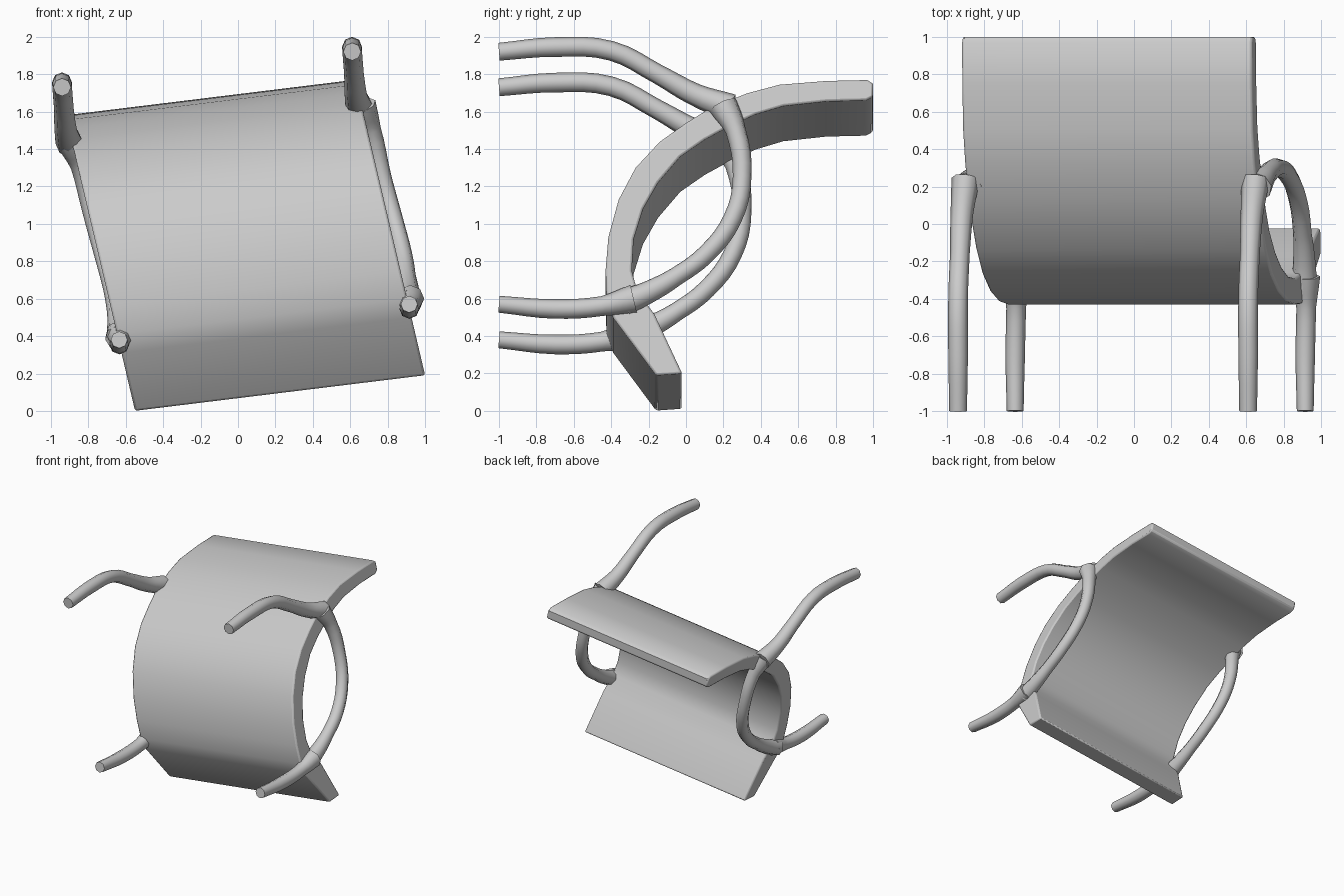
import bpy
import bmesh
from mathutils import Vector

cube = bpy.data.objects.get("Cube")
if cube:
    bpy.data.objects.remove(cube, do_unlink=True)

grey = bpy.data.materials.new("plain grey")
grey.use_nodes = True
COLOUR = (0.6, 0.6, 0.6, 1)
grey.diffuse_color = COLOUR
grey.node_tree.nodes["Principled BSDF"].inputs["Base Color"].default_value = COLOUR

# Offset from the left side of the chair to its right side
ACROSS = Vector((1.55, 0, 0.19))


def select_only(obj):
    bpy.ops.object.select_all(action="DESELECT")
    obj.select_set(True)
    bpy.context.view_layer.objects.active = obj


def smooth(obj, angle):
    select_only(obj)
    bpy.ops.object.shade_smooth_by_angle(angle=angle)


def side_point(y, z):
    """Place a profile point on the leaning left... right edge."""
    return Vector((1.0 - 0.235 * (z - 0.19), y, z))


# Curved seat and back panel: pairs of outer and inner profile points (y, z)
OUTER = [(-0.16, 0.19), (-0.39, 0.50), (-0.425, 0.60), (-0.43, 0.75),
         (-0.415, 0.93), (-0.36, 1.13), (-0.27, 1.30), (-0.14, 1.44),
         (0, 1.54), (0.13, 1.62), (0.33, 1.70), (0.5, 1.745),
         (0.75, 1.765), (0.97, 1.77), (1.0, 1.75)]
INNER = [(-0.02, 0.20), (-0.17, 0.52), (-0.26, 0.64), (-0.29, 0.75),
         (-0.28, 0.92), (-0.23, 1.08), (-0.15, 1.22), (-0.03, 1.36),
         (0.1, 1.45), (0.21, 1.51), (0.37, 1.585), (0.52, 1.63),
         (0.75, 1.655), (0.96, 1.66), (1.0, 1.68)]

bm = bmesh.new()
rings = []
for o, i in zip(OUTER, INNER):
    a, b = side_point(*o), side_point(*i)
    rings.append([bm.verts.new(p) for p in (a, b, b - ACROSS, a - ACROSS)])
for r, s in zip(rings, rings[1:]):
    for k in range(4):
        n = (k + 1) % 4
        bm.faces.new((r[k], r[n], s[n], s[k]))
bm.faces.new(rings[0])
bm.faces.new(rings[-1])
bmesh.ops.recalc_face_normals(bm, faces=bm.faces)
mesh = bpy.data.meshes.new("seat_panel")
bm.to_mesh(mesh)
bm.free()
panel = bpy.data.objects.new("seat_panel", mesh)
bpy.context.collection.objects.link(panel)
mesh.materials.append(grey)
smooth(panel, 0.7)
bevel = panel.modifiers.new("soft edges", "BEVEL")
bevel.width = 0.012
bevel.segments = 2
bevel.limit_method = "ANGLE"
bevel.angle_limit = 1.0


def rod(name, points, offset):
    """Round rod through (x, y, z, thickness) points."""
    curve = bpy.data.curves.new(name, "CURVE")
    curve.dimensions = "3D"
    curve.bevel_depth = 0.05
    curve.bevel_resolution = 2
    curve.resolution_u = 4
    curve.use_fill_caps = True
    spline = curve.splines.new("BEZIER")
    spline.bezier_points.add(len(points) - 1)
    for bp, (x, y, z, r) in zip(spline.bezier_points, points):
        bp.co = Vector((x, y, z)) - offset
        bp.radius = r
        bp.handle_left_type = bp.handle_right_type = "AUTO"
    obj = bpy.data.objects.new(name, curve)
    bpy.context.collection.objects.link(obj)
    curve.materials.append(grey)
    select_only(obj)
    bpy.ops.object.convert(target="MESH")
    smooth(bpy.context.view_layer.objects.active, 0.9)


UPPER_LEG = [(0.61, -1.0, 1.92, 0.95), (0.61, -0.7, 1.945, 1.05),
             (0.61, -0.4, 1.925, 1.05), (0.62, -0.15, 1.80, 1.05),
             (0.63, 0.05, 1.69, 1.2), (0.65, 0.24, 1.62, 1.5)]
LOWER_LEG = [(0.915, -1.0, 0.57, 0.9), (0.915, -0.7, 0.545, 1.05),
             (0.92, -0.45, 0.56, 1.05), (0.92, -0.28, 0.60, 1.5)]
ARM_LOOP = [(0.66, 0.2, 1.63, 1.6), (0.71, 0.265, 1.5, 1.1),
            (0.77, 0.3, 1.25, 1.0), (0.83, 0.25, 1.03, 1.0),
            (0.88, 0.11, 0.84, 1.0), (0.9, -0.05, 0.72, 1.0),
            (0.91, -0.2, 0.635, 1.2), (0.91, -0.33, 0.58, 1.4)]

# Legs and armrest loops on both sides
for side, offset in (("right", Vector((0, 0, 0))), ("left", ACROSS)):
    rod("upper_leg_" + side, UPPER_LEG, offset)
    rod("lower_leg_" + side, LOWER_LEG, offset)
    rod("arm_loop_" + side, ARM_LOOP, offset)
